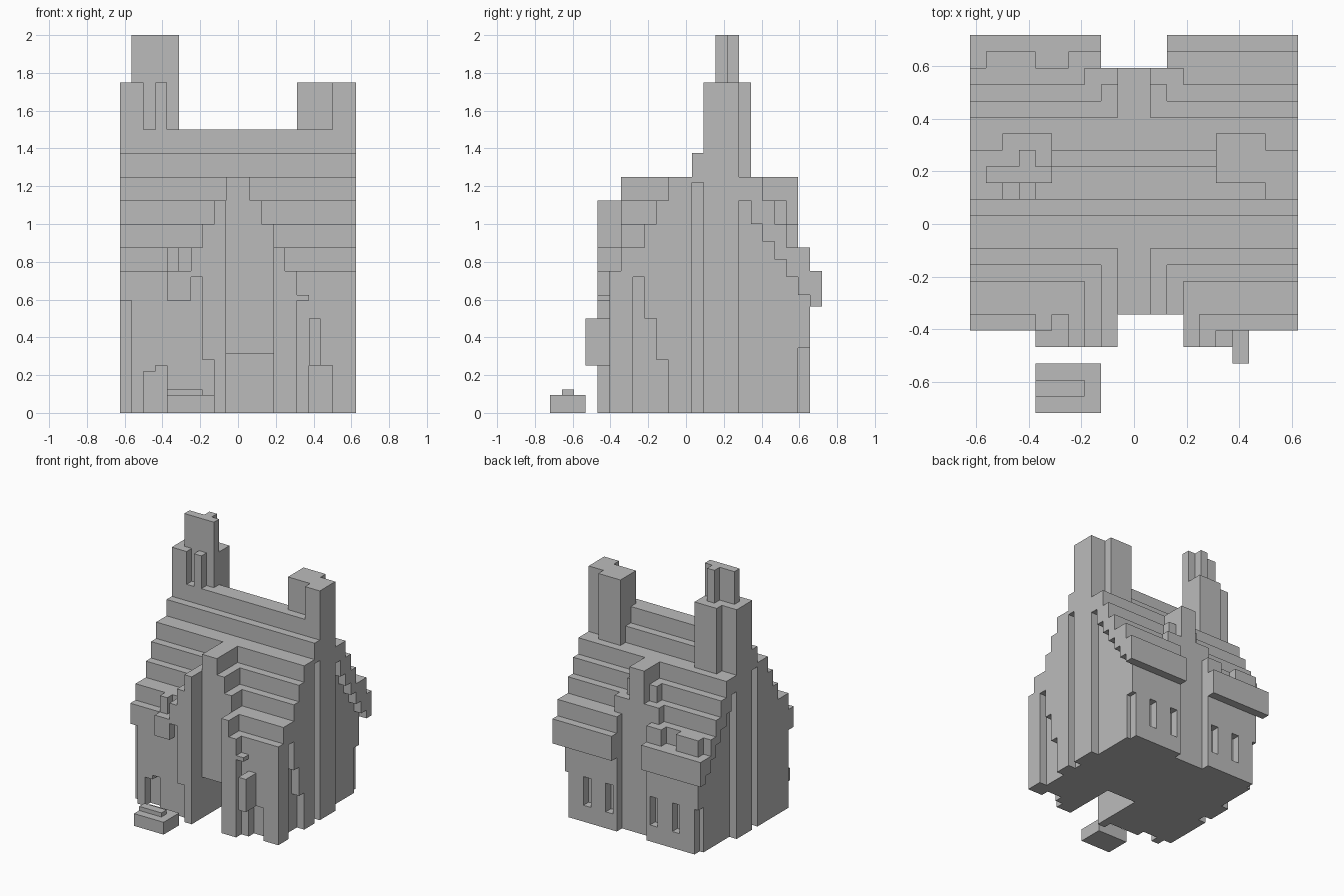
import bpy, bmesh

if "Cube" in bpy.data.objects:
    bpy.data.objects.remove(bpy.data.objects["Cube"])

U = 1 / 32          # block size
cells = {}          # block position -> part name


def add(part, x0, x1, y0, y1, z0, z1):
    for x in range(x0, x1):
        for y in range(y0, y1):
            for z in range(z0, z1):
                cells.setdefault((x, y, z), part)


def cut(x0, x1, y0, y1, z0, z1):
    for x in range(x0, x1):
        for y in range(y0, y1):
            for z in range(z0, z1):
                cells.pop((x, y, z), None)


def both(fn, x0, x1, *r):
    fn(x0, x1, *r)
    fn(-x1, -x0, *r)


# Walls
add("walls", -20, 20, -13, 21, 0, 18)

# Stepped main roof, symmetrical about its ridge
for half, top in ((2, 48), (4, 44), (8, 40), (10, 36), (12, 32), (16, 28), (18, 24)):
    add("roof", -20, 20, 5 - half, 5 + half, 18, top)

# Side walls set back under the stepped roof edge, with a groove by the chimney
for i, h in enumerate((36, 32, 29, 26, 23, 20)):
    both(cut, 18, 20, 9 + 2 * i, 11 + 2 * i, 0, h)
both(cut, 18, 20, 1, 3, 0, 39)
for y, h in ((-9, 23), (-7, 16), (-5, 9)):
    cut(18, 20, y, y + 2, 0, h)
cut(-20, -18, -13, -11, 0, 19)

# Back: gap in the eaves, worn roof patches
cut(-4, 4, 19, 23, 0, 28)
cut(-20, -18, 19, 21, 24, 28)
cut(-12, -8, 19, 21, 24, 28)

# Back windows
for x in (5, 11, 17):
    both(cut, x, x + 2, 19, 21, 0 if x == 17 else 4, 11)

# Back gable
for half, top, end in ((2, 40, 19), (4, 36, 17), (6, 32, 19)):
    add("back_gable", -half, half, 5, end, 24, top)

# Front gable roof
for half, top in ((2, 40), (4, 36), (6, 32)):
    add("front_gable", -half, half, -11, 5, 18, top)
# left pier and its stepped roof
add("left_pier", -6, -2, -15, -11, 0, 28)
add("left_pier", -4, -2, -15, -11, 28, 36)
add("left_pier", -6, -4, -15, -11, 28, 32)
add("left_pier", -8, -6, -15, -11, 23, 28)
add("left_pier", -12, -8, -15, -13, 19, 24)
add("left_pier", -12, -10, -13, -9, 24, 28)
cut(-6, -4, -15, -13, 0, 9)
# right pier
for x, top in ((6, 28), (8, 24)):
    add("right_pier", x, x + 2, -15, -11, 0, top)
add("right_pier", 10, 12, -15, -13, 19, 20)
# recessed entrance
cut(-2, 6, -15, -11, 0, 40)
cut(-2, 6, -11, -2, 0, 10)
# wall openings at the front
cut(-16, -14, -13, -11, 0, 7)
cut(-14, -12, -13, -11, 0, 8)
cut(12, 16, -13, -11, 0, 8)

# Wall lamp
add("wall_lamp", 12, 14, -17, -13, 8, 16)

# Front step
add("front_step", -12, -4, -23, -17, 0, 3)
add("front_step", -12, -6, -21, -19, 3, 4)

# Chimneys
add("right_chimney", 10, 16, 5, 11, 36, 56)
add("right_chimney", 16, 20, 3, 9, 36, 56)
add("left_chimney", -16, -10, 7, 11, 36, 56)
add("left_chimney", -20, -16, 3, 9, 36, 56)
add("left_chimney", -18, -10, 5, 7, 40, 64)
add("left_chimney", -14, -12, 7, 9, 40, 64)
add("left_chimney", -14, -12, 3, 5, 40, 56)

# One flat stone grey
mat = bpy.data.materials.new("stone_grey")
mat.diffuse_color = (0.5, 0.5, 0.5, 1)
mat.use_nodes = True
mat.node_tree.nodes["Principled BSDF"].inputs["Base Color"].default_value = mat.diffuse_color

# Turn each part into a mesh, keeping only the exposed block faces
DIRS = [(axis, s) for axis in range(3) for s in (0, 1)]
for part in sorted(set(cells.values())):
    bm = bmesh.new()
    verts = {}
    for pos, name in cells.items():
        if name != part:
            continue
        for a, s in DIRS:
            n = list(pos)
            n[a] += 2 * s - 1
            if tuple(n) in cells:
                continue
            b, c = (a + 1) % 3, (a + 2) % 3
            corners = []
            for i, j in ((0, 0), (1, 0), (1, 1), (0, 1)):
                p = list(pos)
                p[a] += s
                p[b] += i
                p[c] += j
                p = tuple(p)
                if p not in verts:
                    verts[p] = bm.verts.new([v * U for v in p])
                corners.append(verts[p])
            bm.faces.new(corners if s else corners[::-1])
    mesh = bpy.data.meshes.new(part)
    bm.to_mesh(mesh)
    bm.free()
    mesh.materials.append(mat)
    bpy.context.collection.objects.link(bpy.data.objects.new(part, mesh))
